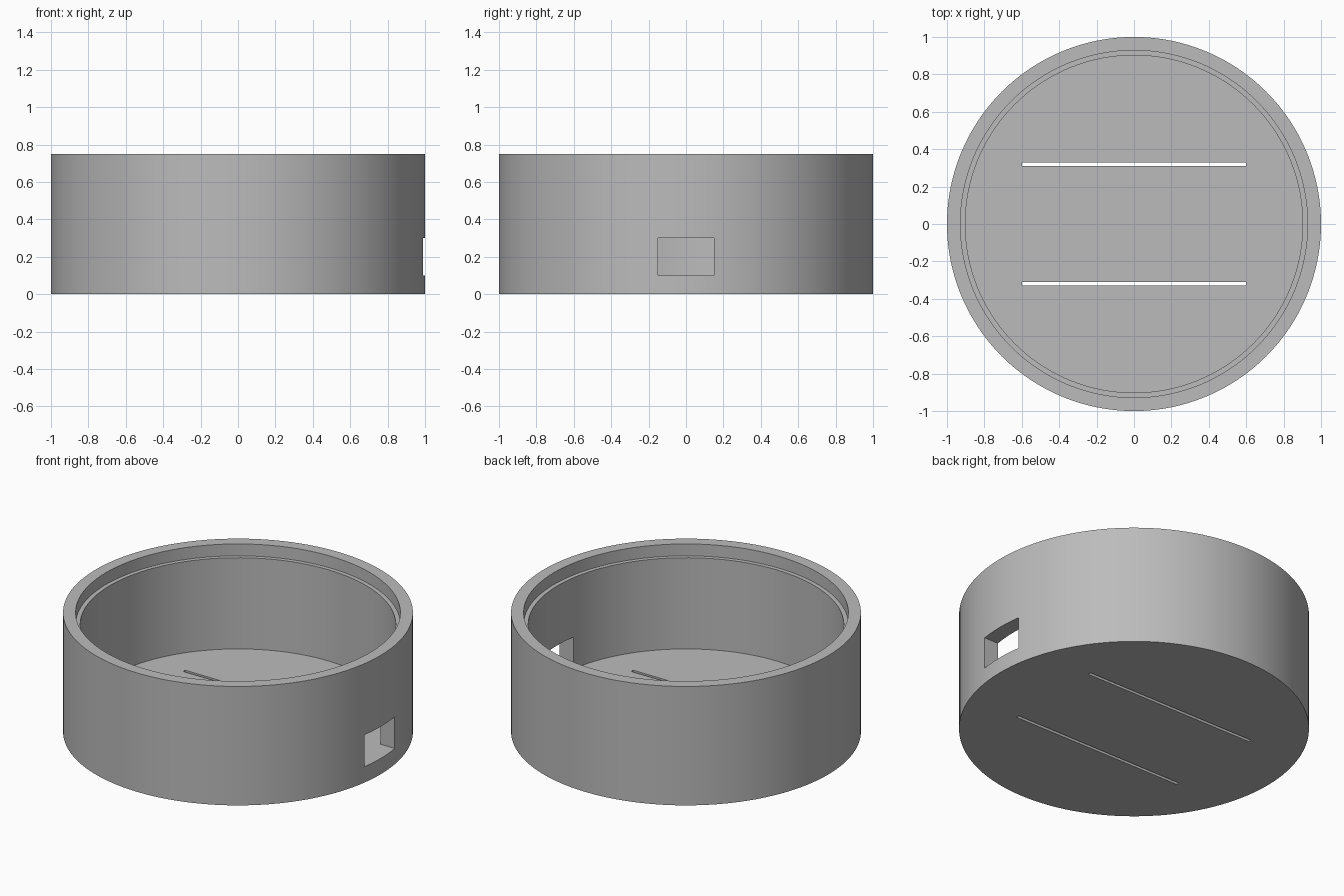
import bpy, bmesh, math

if "Cube" in bpy.data.objects:
    bpy.data.objects.remove(bpy.data.objects["Cube"])

SEGMENTS = 128

grey = bpy.data.materials.new("light grey")
grey.diffuse_color = (0.50, 0.50, 0.50, 1)
grey.use_nodes = True
grey.node_tree.nodes["Principled BSDF"].inputs["Base Color"].default_value = grey.diffuse_color


def lathe(name, profile):
    """Rings around z from (radius, height) points, closed by a cap at each end."""
    bm = bmesh.new()
    rings = []
    for r, z in profile:
        rings.append([bm.verts.new((r * math.cos(a), r * math.sin(a), z))
                      for a in (2 * math.pi * i / SEGMENTS for i in range(SEGMENTS))])
    for low, high in zip(rings, rings[1:]):
        for i in range(SEGMENTS):
            j = (i + 1) % SEGMENTS
            bm.faces.new((low[i], low[j], high[j], high[i]))
    bm.faces.new(rings[0][::-1])
    bm.faces.new(rings[-1])
    bmesh.ops.recalc_face_normals(bm, faces=bm.faces)
    mesh = bpy.data.meshes.new(name)
    bm.to_mesh(mesh)
    bm.free()
    obj = bpy.data.objects.new(name, mesh)
    bpy.context.collection.objects.link(obj)
    mesh.materials.append(grey)
    return obj


def cut_box(target, low, high):
    """Cut a box, given by two corners, out of the target."""
    centre = [(a + b) / 2 for a, b in zip(low, high)]
    bpy.ops.mesh.primitive_cube_add(size=1, location=centre)
    cutter = bpy.context.object
    cutter.scale = [b - a for a, b in zip(low, high)]
    cutter.data.materials.append(grey)
    cutter.hide_render = True
    mod = target.modifiers.new("cut", "BOOLEAN")
    mod.operation = "DIFFERENCE"
    mod.solver = "EXACT"
    mod.object = cutter
    bpy.context.view_layer.objects.active = target
    bpy.ops.object.modifier_apply(modifier=mod.name)
    bpy.data.objects.remove(cutter)


# Round open case: outer wall, rim, lid ledge, inner wall, floor
case = lathe("round_case", [(1, 0), (1, 0.75), (0.928, 0.75), (0.928, 0.675),
                            (0.902, 0.675), (0.902, 0.10)])

# Cable opening through the right wall, level with the floor
cut_box(case, (0.7, -0.15, 0.10), (1.2, 0.15, 0.30))

# Two strap slots through the floor
for y in (-0.32, 0.32):
    cut_box(case, (-0.6, y - 0.01, -0.1), (0.6, y + 0.01, 0.2))

# Smooth walls with crisp edges
bpy.ops.object.select_all(action="DESELECT")
case.select_set(True)
bpy.context.view_layer.objects.active = case
bpy.ops.object.shade_smooth_by_angle(angle=math.radians(30))
